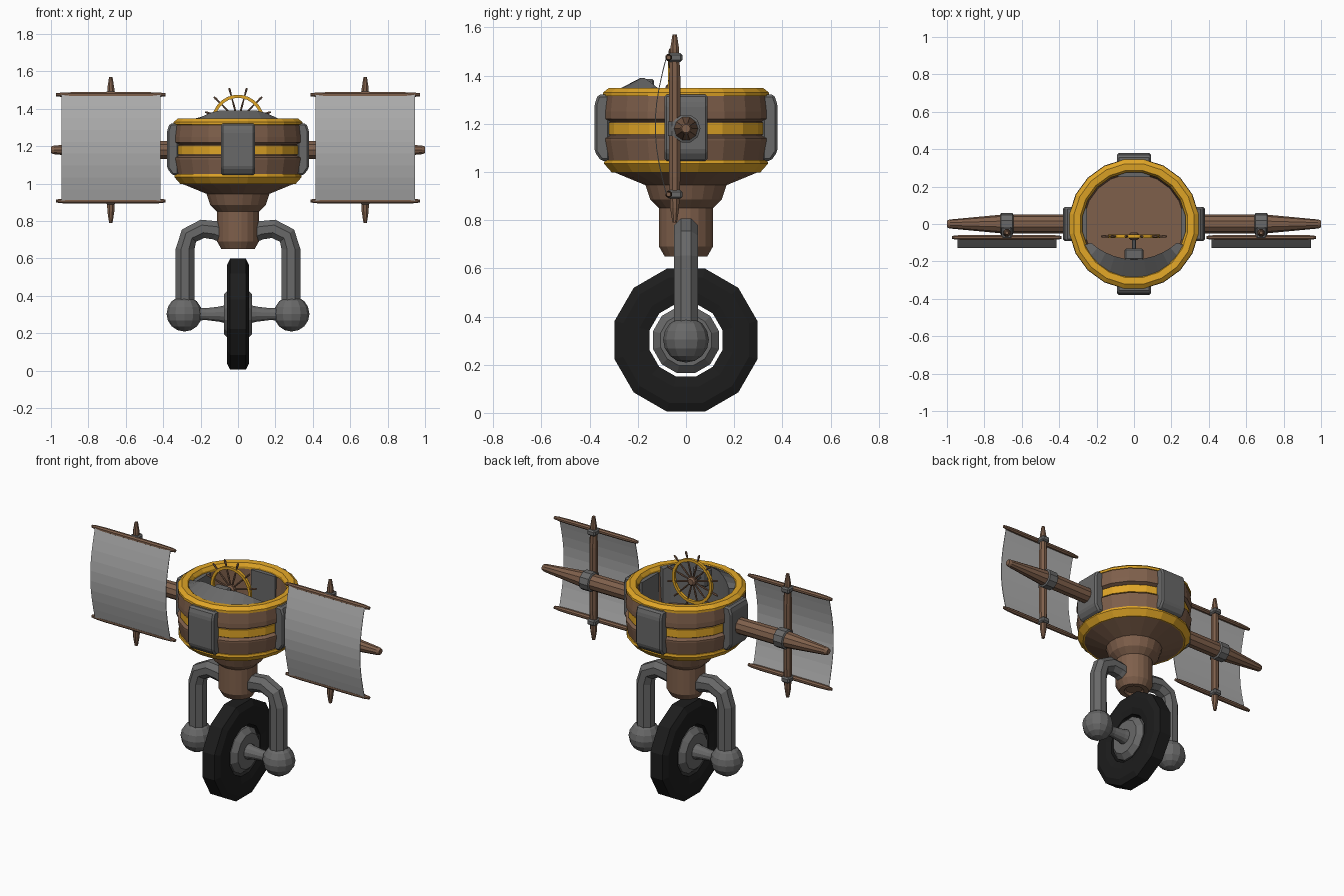
import bpy, bmesh
from math import pi, sin, cos, radians
from mathutils import Vector, Matrix

if "Cube" in bpy.data.objects:
    bpy.data.objects.remove(bpy.data.objects["Cube"])


def material(name, rgb):
    m = bpy.data.materials.new(name)
    m.diffuse_color = (*rgb, 1)
    m.use_nodes = True
    m.node_tree.nodes["Principled BSDF"].inputs["Base Color"].default_value = m.diffuse_color
    return m


WOOD = material("wood", (0.21, 0.115, 0.07))
GOLD = material("gold", (0.75, 0.38, 0.02))
METAL = material("metal", (0.14, 0.14, 0.14))
RUBBER = material("rubber", (0.012, 0.012, 0.012))
CLOTH = material("cloth", (0.42, 0.42, 0.42))
ALONG_X = Matrix.Rotation(pi / 2, 4, 'Y')
ALONG_Y = Matrix.Rotation(pi / 2, 4, 'X')


def finish(name, bm, mat, matrix=Matrix()):
    bmesh.ops.remove_doubles(bm, verts=bm.verts, dist=1e-5)
    bmesh.ops.recalc_face_normals(bm, faces=bm.faces)
    bm.transform(matrix)
    me = bpy.data.meshes.new(name)
    bm.to_mesh(me)
    bm.free()
    me.materials.append(mat)
    ob = bpy.data.objects.new(name, me)
    bpy.context.collection.objects.link(ob)
    return ob


def skin(bm, rings, closed=False):
    """Bridge a list of equal point loops with quads, capping the ends."""
    vs = [[bm.verts.new(p) for p in r] for r in rings]
    n = len(vs[0])
    pairs = list(zip(vs, vs[1:])) + ([(vs[-1], vs[0])] if closed else [])
    for a, b in pairs:
        for i in range(n):
            j = (i + 1) % n
            bm.faces.new((a[i], a[j], b[j], b[i]))
    if not closed:
        bm.faces.new(vs[0])
        bm.faces.new(vs[-1])


def lathe(name, profile, sides, mat, loc=(0, 0, 0), rot=Matrix(), closed=False):
    bm = bmesh.new()
    ang = [2 * pi * (i + 0.5) / sides for i in range(sides)]
    skin(bm, [[(r * cos(a), r * sin(a), z) for a in ang] for r, z in profile], closed)
    return finish(name, bm, mat, Matrix.Translation(loc) @ rot)


def prism(name, outline, half, mat, matrix=Matrix(), bevel=0.0):
    """Outline in x,z extruded along y."""
    bm = bmesh.new()
    skin(bm, [[(x, s * half, z) for x, z in outline] for s in (-1, 1)])
    if bevel:
        bmesh.ops.bevel(bm, geom=bm.edges[:], offset=bevel, segments=1, affect='EDGES')
    return finish(name, bm, mat, matrix)


def box_outline(x0, x1, z0, z1):
    return [(x0, z0), (x1, z0), (x1, z1), (x0, z1)]


# tub with stem, hollow inside
lathe("tub", [(0.05, 0.665), (0.06, 0.65), (0.09, 0.65), (0.113, 0.69), (0.113, 0.85),
              (0.15, 0.885), (0.17, 0.945), (0.305, 1.0), (0.335, 1.05), (0.35, 1.13),
              (0.35, 1.14), (0.327, 1.15), (0.327, 1.21), (0.35, 1.22), (0.35, 1.25),
              (0.342, 1.32), (0.285, 1.32), (0.27, 1.12), (0.1, 1.12)], 20, WOOD)
# gold bands and rim
lathe("rim", [(0.348, 1.315), (0.348, 1.33), (0.325, 1.348), (0.29, 1.345), (0.278, 1.325),
              (0.278, 1.31)], 20, GOLD, closed=True)
lathe("middle_band", [(0.32, 1.155), (0.335, 1.155), (0.335, 1.205), (0.32, 1.205)],
      20, GOLD, closed=True)
lathe("lower_band", [(0.29, 1.0), (0.312, 0.998), (0.345, 1.035), (0.342, 1.05), (0.3, 1.05)],
      20, GOLD, closed=True)

# metal plates outside and inside the tub
PLATE = [(0.315, 1.045), (0.352, 1.045), (0.38, 1.085), (0.38, 1.28), (0.365, 1.322), (0.315, 1.322)]
for k in range(4):
    turn = Matrix.Rotation(k * pi / 2, 4, 'Z')
    prism(f"outer_plate_{k}", PLATE, 0.09, METAL, turn, 0.01)
    prism(f"inner_plate_{k}", box_outline(0.25, 0.29, 1.12, 1.315), 0.085, METAL, turn)

# crescent dashboard at the front
bm = bmesh.new()
rings = []
for i in range(11):
    a = radians(203 + 134 * i / 10)
    t = sin(pi * i / 10)
    rise = min(1, t * 1.3)
    xo, yo = 0.285 * cos(a), 0.285 * sin(a)
    xi, yi = 0.25 * cos(a) * (1 - 0.1 * t), -0.1 - 0.09 * t
    rings.append([(xo, yo, 1.12), (xo, yo, 1.34), (xi, yi, 1.335 + 0.055 * rise), (xi, yi, 1.12)])
skin(bm, rings)
finish("dashboard", bm, METAL)
prism("wheel_mount", box_outline(-0.05, 0.05, 1.28, 1.385), 0.03, METAL,
      Matrix.Translation((0, -0.162, 0)), 0.008)

# steering wheel
HUB = Vector((0, -0.066, 1.335))
lathe("steering_rim", [(0.123, -0.009), (0.14, -0.009), (0.14, 0.009), (0.123, 0.009)],
      24, GOLD, HUB, ALONG_Y, True)
lathe("steering_hub", [(0.018, -0.02), (0.028, -0.012), (0.028, 0.012), (0.018, 0.02)],
      10, WOOD, HUB, ALONG_Y)
lathe("steering_shaft", [(0.012, 0), (0.012, 0.09)], 8, METAL, HUB, ALONG_Y)
for k in range(12):
    rot = Matrix.Rotation(radians(15 + 30 * k), 4, 'Y')
    lathe(f"steering_spoke_{k}", [(0.004, 0.02), (0.006, 0.08), (0.004, 0.125), (0.005, 0.145),
                                  (0.007, 0.17), (0.004, 0.182)], 6, WOOD, HUB, rot)

# wheel and axle
lathe("tyre", [(0.157, -0.05), (0.2, -0.06), (0.27, -0.06), (0.307, -0.042), (0.307, 0.042),
               (0.27, 0.06), (0.2, 0.06), (0.157, 0.05)], 12, RUBBER, (0, 0, 0.302), ALONG_X, True)
half = [(0.036, 0.25), (0.033, 0.17), (0.042, 0.1), (0.048, 0.075), (0.11, 0.075), (0.142, 0.045)]
lathe("axle_and_hub", half + [(r, -x) for r, x in reversed(half)], 12, METAL,
      (0, 0, 0.302), ALONG_X)

# fork arm path in x,z
FORK = [(0.06, 0.725), (0.12, 0.75), (0.19, 0.758), (0.262, 0.722), (0.283, 0.65), (0.283, 0.3)]

for s, side in ((-1, "left"), (1, "right")):
    # fork arm
    bm = bmesh.new()
    pts = [Vector((s * x, 0, z)) for x, z in FORK]
    rings = []
    for i, p in enumerate(pts):
        t = (pts[min(i + 1, len(pts) - 1)] - pts[max(i - 1, 0)]).normalized()
        n = Vector((t.z, 0, -t.x))
        rings.append([p + 0.054 * (n * cos(a) + Vector((0, 1, 0)) * sin(a))
                      for a in [2 * pi * (k + 0.5) / 8 for k in range(8)]])
    skin(bm, rings)
    finish(f"fork_arm_{side}", bm, METAL)
    # axle ball
    bm = bmesh.new()
    bmesh.ops.create_uvsphere(bm, u_segments=12, v_segments=8, radius=0.095)
    finish(f"axle_ball_{side}", bm, METAL, Matrix.Translation((s * 0.287, 0, 0.304)))

    # boom and its clamp
    def along(x):
        return ALONG_X if s > 0 else ALONG_X @ Matrix.Rotation(pi, 4, 'X')
    lathe(f"boom_{side}", [(0.05, 0.3), (0.05, 0.71), (0.024, 0.985), (0.018, 1.0)],
          10, WOOD, (0, 0, 1.18), along(s))
    lathe(f"boom_clamp_{side}", [(0.05, 0.645), (0.06, 0.65), (0.06, 0.71), (0.05, 0.715)],
          10, METAL, (0, 0, 1.18), along(s))
    # mast
    X = s * 0.68
    tip = [(0.026, 0.2), (0.021, 0.3), (0.02, 0.33), (0.01, 0.39)]
    lathe(f"mast_{side}", [(r, -z) for r, z in reversed(tip)] + tip, 8, WOOD, (X, -0.047, 1.18))
    lathe(f"mast_clamp_{side}", [(0.031, -0.03), (0.031, 0.03)], 8, METAL, (X, -0.047, 1.18))
    # yards with clamps
    for z, level in ((1.475, "upper"), (0.907, "lower")):
        end = [(0.015, 0.2), (0.013, 0.26), (0.009, 0.292)]
        lathe(f"{level}_yard_{side}", [(r, -x) for r, x in reversed(end)] + end, 8, WOOD,
              (X, -0.072, z), ALONG_X)
        prism(f"{level}_yard_clamp_{side}", box_outline(-0.028, 0.028, z - 0.018, z + 0.018),
              0.032, METAL, Matrix.Translation((X, -0.047, 0)), 0.008)
    # billowing sail
    bm = bmesh.new()
    rings = []
    for i in range(10):
        u = i / 9
        z, y = 0.905 + 0.573 * u, -0.083 - 0.047 * sin(pi * u)
        rings.append([(X - 0.265, y, z), (X + 0.265, y, z),
                      (X + 0.265, y + 0.004, z), (X - 0.265, y + 0.004, z)])
    skin(bm, rings)
    finish(f"sail_{side}", bm, CLOTH)
